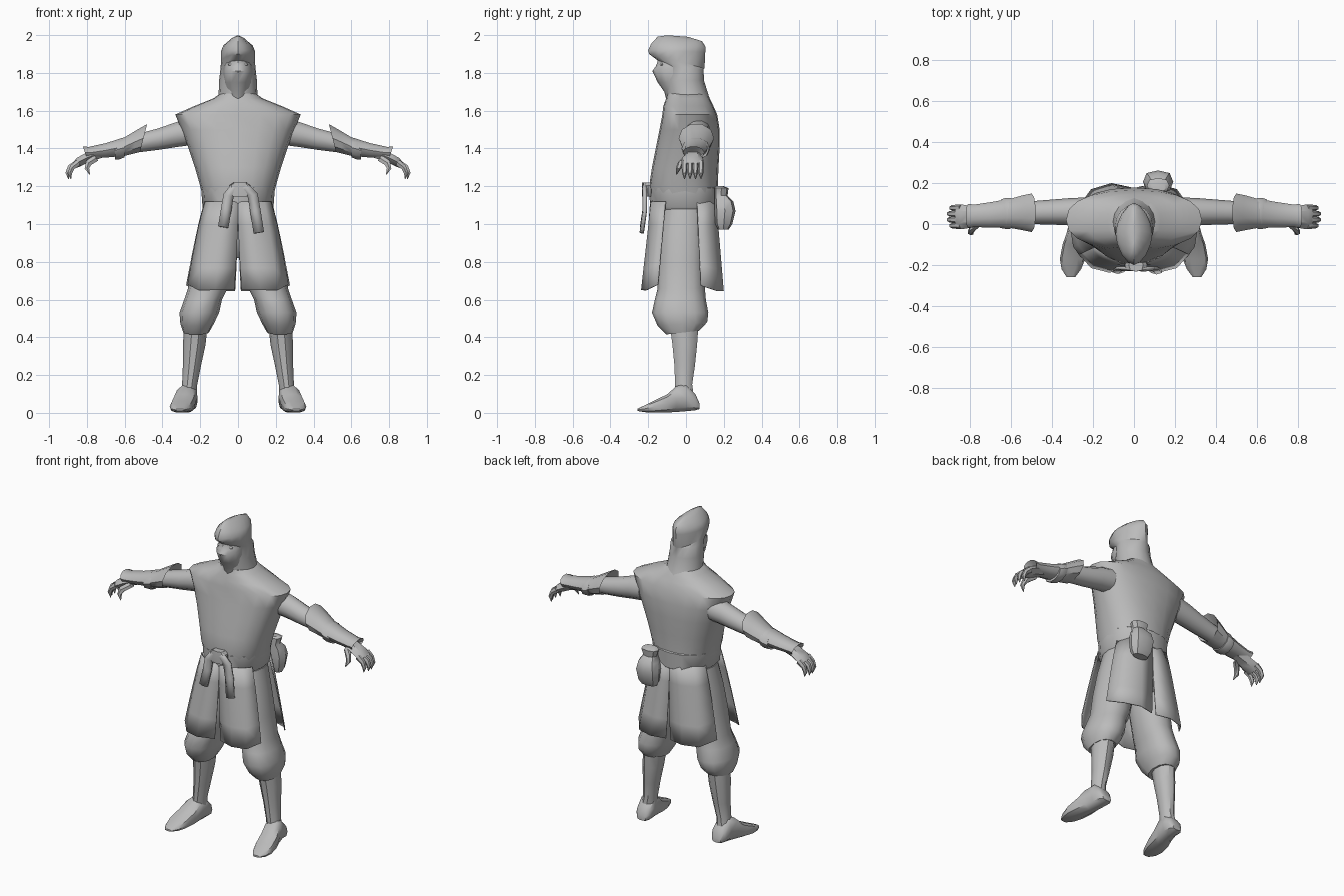
import bpy, bmesh, math
from mathutils import Vector

grey = bpy.data.materials.new("cloth_grey")
grey.diffuse_color = (0.5, 0.5, 0.5, 1)


def finish(name, bm, mirror=False, angle=40, thick=0.0):
    bmesh.ops.recalc_face_normals(bm, faces=bm.faces)
    me = bpy.data.meshes.new(name)
    bm.to_mesh(me)
    bm.free()
    me.materials.append(grey)
    ob = bpy.data.objects.new(name, me)
    bpy.context.collection.objects.link(ob)
    bpy.ops.object.select_all(action='DESELECT')
    ob.select_set(True)
    bpy.context.view_layer.objects.active = ob
    bpy.ops.object.shade_smooth_by_angle(angle=math.radians(angle))
    if thick:
        ob.modifiers.new("thickness", 'SOLIDIFY').thickness = thick
    if mirror:
        m = ob.modifiers.new("mirror", 'MIRROR')
        m.use_clip = False
        m.use_mirror_merge = False
    return ob


def ring(c, u, v, n=12, e=2.0):
    """Superellipse round c with half axes u and v."""
    c, u, v = Vector(c), Vector(u), Vector(v)
    pts = []
    for i in range(n):
        a = 2 * math.pi * i / n
        ca, sa = math.cos(a), math.sin(a)
        pts.append(c + u * math.copysign(abs(ca) ** (2 / e), ca)
                   + v * math.copysign(abs(sa) ** (2 / e), sa))
    return pts


def zring(z, rx, y0, y1, cx=0, tilt=0, n=12, e=2.0):
    """Level ring; tilt lifts its front edge."""
    return ring((cx, (y0 + y1) / 2, z), (rx, 0, 0), (0, (y1 - y0) / 2, -tilt), n, e)


def xring(x, y, z, ry, rz, lean=0, n=10):
    """Ring across an arm; lean shifts its top along x."""
    return ring((x, y, z), (0, ry, 0), (lean, 0, rz), n)


def loft(name, rings, caps=True, **kw):
    bm = bmesh.new()
    vs = [[bm.verts.new(p) for p in r] for r in rings]
    n = len(vs[0])
    for a, b in zip(vs, vs[1:]):
        for i in range(n):
            j = (i + 1) % n
            bm.faces.new((a[i], a[j], b[j], b[i]))
    if caps:
        bm.faces.new(vs[0])
        bm.faces.new(vs[-1])
    return finish(name, bm, **kw)


def tube(name, path, **kw):
    """Loft along a path of (point, half width in y, half height)."""
    rings = []
    for k, (p, ry, rz) in enumerate(path):
        d = Vector(path[min(k + 1, len(path) - 1)][0]) - Vector(path[max(k - 1, 0)][0])
        up = d.cross(Vector((0, 1, 0))).normalized()
        rings.append(ring(p, (0, ry, 0), up * rz, 6))
    return loft(name, rings, **kw)


def sheet(name, rows, **kw):
    bm = bmesh.new()
    vs = [[bm.verts.new(p) for p in r] for r in rows]
    for a, b in zip(vs, vs[1:]):
        for i in range(len(a) - 1):
            bm.faces.new((a[i], a[i + 1], b[i + 1], b[i]))
    return finish(name, bm, **kw)


# Tunic with wide pointed shoulders
loft("tunic", [zring(*r, n=20, e=2.3) for r in [
    (1.69, .095, -.10, .11), (1.665, .13, -.105, .125), (1.625, .23, -.12, .145),
    (1.58, .332, -.125, .165), (1.50, .30, -.14, .178), (1.41, .265, -.158, .178),
    (1.30, .228, -.18, .172), (1.20, .20, -.195, .168), (1.15, .188, -.185, .168)]])
# Belt and hips
loft("belt", [zring(*r, n=16, e=2.3) for r in [
    (1.21, .18, -.17, .15), (1.19, .195, -.195, .175), (1.09, .188, -.19, .17), (1.07, .17, -.17, .15)]])
loft("hips", [zring(*r, n=16) for r in [
    (1.10, .175, -.16, .14), (.98, .20, -.17, .14), (.88, .18, -.14, .12), (.82, .08, -.08, .08)]])

# Hood with peaked brow, tucked in below it
loft("hood", [zring(z, rx, y0, y1, tilt=t, n=16, e=e) for z, rx, y0, y1, t, e in [
    (1.60, .13, -.10, .15, 0, 2), (1.68, .103, -.10, .12, 0, 2), (1.76, .10, -.115, .095, 0, 2),
    (1.83, .092, -.115, .093, .01, 2), (1.862, .09, -.195, .098, .038, 1.7),
    (1.915, .09, -.20, .102, .005, 1.7), (1.945, .078, -.185, .104, .008, 1.7),
    (1.98, .036, -.15, .085, .012, 1.7), (1.995, .008, -.10, .01, .004, 1.7)]])
# Masked face
loft("face_mask", [zring(*r, n=12, e=1.8) for r in [
    (1.62, .05, -.095, .03), (1.70, .062, -.115, .03), (1.75, .075, -.15, .03),
    (1.81, .078, -.178, .03), (1.835, .074, -.16, .03), (1.86, .072, -.15, .03), (1.89, .06, -.15, .03)]])
bm = bmesh.new()
bmesh.ops.create_uvsphere(bm, u_segments=8, v_segments=6, radius=.014)
bmesh.ops.scale(bm, vec=(1.2, .8, .6), verts=bm.verts)
bmesh.ops.translate(bm, vec=(.036, -.128, 1.845), verts=bm.verts)
finish("eyes", bm, mirror=True)

# Arms, gauntlets and hands
loft("upper_arm", [xring(*r) for r in [
    (.24, .06, 1.49, .07, .075), (.32, .06, 1.475, .066, .07), (.42, .058, 1.45, .06, .06),
    (.52, .055, 1.43, .055, .052), (.60, .055, 1.41, .05, .045)]], mirror=True)
loft("gauntlet", [xring(*r) for r in [
    (.56, .055, 1.415, .05, .04, 0), (.50, .055, 1.455, .094, .078, -.02),
    (.545, .055, 1.435, .085, .066, -.01), (.60, .052, 1.41, .072, .052, 0),
    (.70, .045, 1.39, .062, .04, 0), (.78, .04, 1.378, .055, .032, .01),
    (.81, .04, 1.378, .058, .034, .012), (.79, .04, 1.365, .04, .02, 0)]], mirror=True)
loft("gauntlet_strap", [xring(*r) for r in [
    (.60, .052, 1.405, .075, .054), (.625, .052, 1.398, .076, .058), (.65, .05, 1.39, .07, .05)]], mirror=True)
tube("palm", [((.73, .04, 1.375), .04, .03), ((.79, .035, 1.355), .052, .03),
              ((.84, .035, 1.33), .06, .028), ((.865, .035, 1.31), .056, .02)], mirror=True)
for i in range(4):
    y = -.008 + .029 * i
    out = .012 if i in (1, 2) else 0
    tube("finger_%d" % (i + 1), [((.845, y, 1.325), .016, .02), ((.878 + out, y, 1.30), .015, .016),
         ((.89 + out, y, 1.27), .013, .013), ((.885 + out, y, 1.238), .002, .002)], mirror=True)
tube("thumb", [((.75, .01, 1.35), .018, .02), ((.79, -.025, 1.325), .018, .02),
               ((.80, -.04, 1.295), .014, .014), ((.785, -.05, 1.262), .002, .002)], mirror=True)

# Baggy trousers gathered below the knee
loft("trouser_leg", [zring(z, rx, y0, y1, cx, t, 12, 2.2) for z, rx, y0, y1, cx, t in [
    (1.08, .085, -.12, .10, .10, 0), (.95, .105, -.14, .10, .112, 0), (.80, .11, -.15, .10, .135, 0),
    (.66, .105, -.15, .10, .16, 0), (.60, .10, -.165, .105, .185, 0), (.53, .105, -.18, .118, .205, 0),
    (.47, .088, -.15, .112, .217, -.01), (.425, .068, -.105, .07, .222, -.01)]], mirror=True)
# Lower legs and pointed shoes
loft("shin", [zring(z, rx, y0, y1, cx, 0, 10) for z, rx, y0, y1, cx in [
    (.47, .062, -.09, .07, .222), (.36, .06, -.075, .062, .232), (.25, .048, -.064, .05, .244),
    (.15, .04, -.06, .035, .256), (.08, .045, -.06, .045, .265)]], mirror=True)
loft("shoe", [ring((cx, y, (z0 + z1) / 2), (rx, 0, 0), (0, 0, (z1 - z0) / 2), 10, 2.6)
              for y, cx, rx, z0, z1 in [
    (.072, .262, .03, .02, .05), (.05, .263, .048, .012, .10), (.0, .266, .052, .006, .155),
    (-.05, .275, .056, .002, .145), (-.10, .287, .062, 0, .10), (-.17, .30, .062, 0, .065),
    (-.22, .306, .048, .003, .04), (-.258, .308, .022, .01, .022)]], mirror=True)

# Four skirt panels hanging from the belt, one front and one back per side
panels = {
    "front_panel": ([(.0, -.19), (.07, -.185), (.14, -.155), (.178, -.11)],
                    [(.02, -.205), (.12, -.238), (.21, -.215), (.268, -.15)], .65),
    "back_panel": ([(.0, .165), (.07, .16), (.14, .125), (.178, .06)],
                   [(.015, .18), (.11, .20), (.21, .17), (.275, .08)], .645)}
for name, (top, bottom, low) in panels.items():
    rows = []
    for k in range(5):
        t = k / 4
        row = []
        for i, (a, b) in enumerate(zip(top, bottom)):
            fx = t * t if i == 0 else t ** .85
            hem = low + (.03 if i == 3 else 0)
            row.append((a[0] + (b[0] - a[0]) * fx, a[1] + (b[1] - a[1]) * t, 1.12 + (hem - 1.12) * t))
        rows.append(row)
    sheet(name, rows, mirror=True, thick=.006)

# Knot loop and two hanging belt ends
def strip(name, pts, w):
    """Flat band in front of the belt, w is its half width."""
    rows = []
    for k, p in enumerate(pts):
        d = Vector(pts[min(k + 1, len(pts) - 1)]) - Vector(pts[max(k - 1, 0)])
        side = d.cross(Vector((0, 1, 0))).normalized() * w
        rows.append([Vector(p) - side, Vector(p) + Vector((0, -.008, 0)), Vector(p) + side])
    sheet(name, rows, thick=.016)


strip("belt_loop_left", [(.04, -.212, 1.188), (-.02, -.222, 1.19), (-.05, -.222, 1.15),
                         (-.062, -.222, 1.08), (-.078, -.236, .985)], .028)
strip("belt_loop_right", [(-.03, -.215, 1.188), (.04, -.224, 1.19), (.078, -.222, 1.15),
                          (.092, -.222, 1.07), (.11, -.238, .955)], .028)
loft("knot", [zring(z, rx, -.232, -.17, .01, 0, 8, 3) for z, rx in
              [(1.145, .045), (1.165, .06), (1.205, .055), (1.22, .035)]])

# Drawstring pouch at the back
loft("pouch", [zring(z, rx, y0, y1, .118, 0, 8, 2.6) for z, rx, y0, y1 in [
    (.97, .05, .17, .225), (1.0, .066, .155, .245), (1.07, .074, .15, .262), (1.12, .062, .15, .25),
    (1.15, .042, .15, .22), (1.19, .055, .15, .225), (1.20, .04, .16, .2)]])
